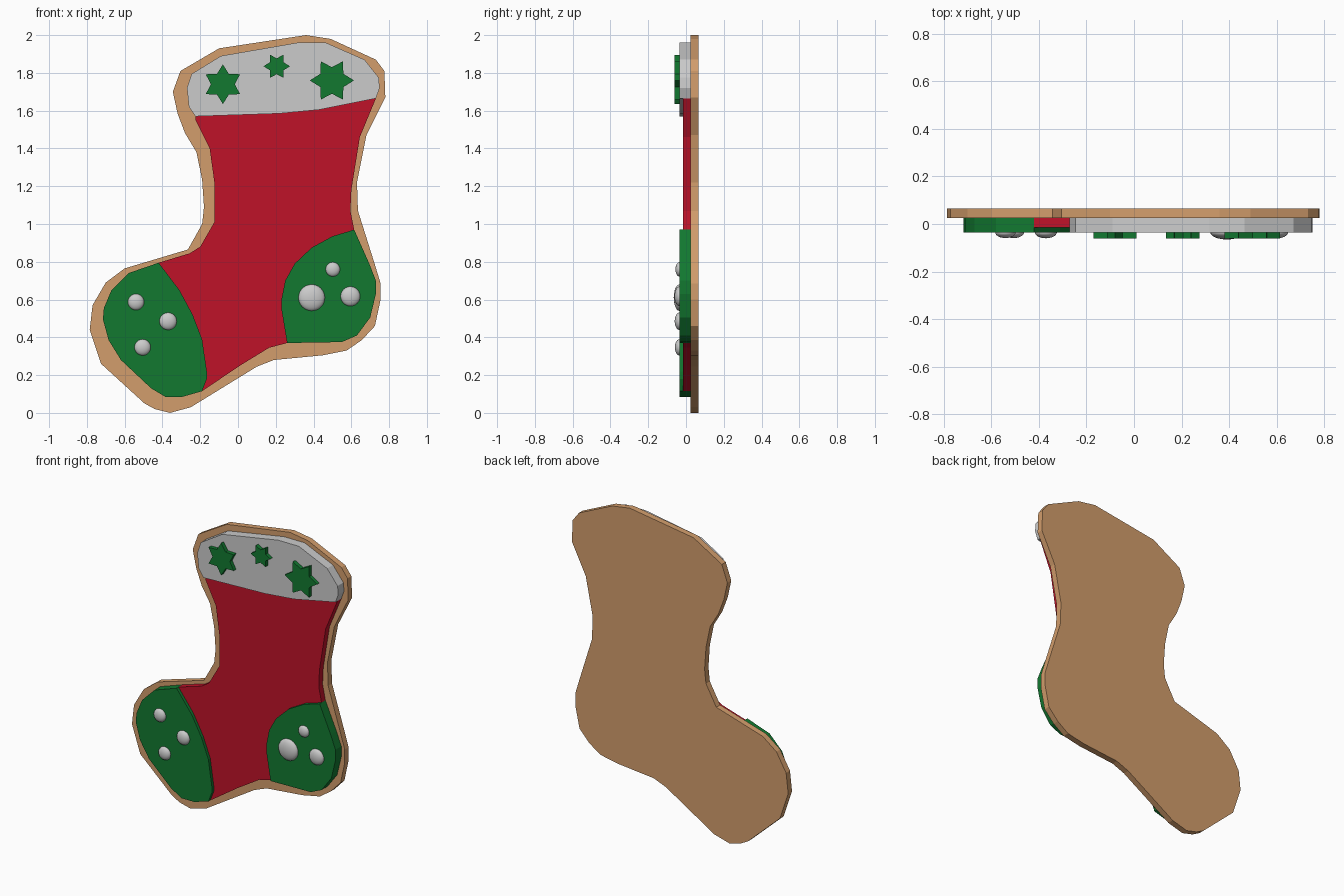
import bpy, bmesh
from math import sin, cos, radians


def material(name, rgb):
    m = bpy.data.materials.new(name)
    m.diffuse_color = (*rgb, 1)
    return m


TAN = material("tan", (0.65, 0.34, 0.15))
RED = material("red", (0.52, 0.006, 0.022))
GREEN = material("green", (0.006, 0.19, 0.03))


def slab(name, outline, y_front, y_back, mat=None):
    """Extrude an (x, z) outline from y_front to y_back."""
    bm = bmesh.new()
    face = bm.faces.new([bm.verts.new((x, y_front, z)) for x, z in outline])
    ext = bmesh.ops.extrude_face_region(bm, geom=[face], use_keep_orig=True)
    moved = [v for v in ext["geom"] if isinstance(v, bmesh.types.BMVert)]
    bmesh.ops.translate(bm, verts=moved, vec=(0, y_back - y_front, 0))
    bmesh.ops.recalc_face_normals(bm, faces=bm.faces)
    mesh = bpy.data.meshes.new(name)
    bm.to_mesh(mesh)
    bm.free()
    if mat:
        mesh.materials.append(mat)
    ob = bpy.data.objects.new(name, mesh)
    bpy.context.collection.objects.link(ob)
    return ob


# Biscuit base, clockwise from the top
slab("biscuit_base", [
    (.36, 2), (.49, 1.98), (.73, 1.87), (.775, 1.81), (.78, 1.67), (.68, 1.47),
    (.63, 1.22), (.635, 1.07), (.72, .80), (.755, .685), (.755, .60), (.725, .46),
    (.655, .385), (.575, .33), (.45, .305), (.19, .28), (.10, .245), (-.25, .03),
    (-.36, 0), (-.44, .02), (-.495, .05), (-.725, .26), (-.785, .44), (-.77, .57),
    (-.70, .69), (-.60, .765), (-.265, .865), (-.19, 1.0), (-.18, 1.09),
    (-.19, 1.235), (-.22, 1.38), (-.28, 1.48), (-.32, 1.585), (-.345, 1.70),
    (-.305, 1.81), (-.10, 1.93)], .025, .065, TAN)

# Edges shared between the red icing and its neighbours
toe_edge = [(-.42, .795), (-.31, .65), (-.24, .52), (-.19, .39),
            (-.165, .22), (-.165, .18), (-.19, .115)]
heel_edge = [(.615, .97), (.50, .935), (.39, .875), (.30, .79), (.25, .70),
             (.23, .60), (.23, .55), (.26, .37)]
cuff_edge = [(-.225, 1.57), (.22, 1.585), (.43, 1.605), (.73, 1.665)]

# Icing patches
slab("toe_patch", toe_edge + [
    (-.295, .085), (-.385, .085), (-.46, .13), (-.62, .28), (-.685, .385),
    (-.715, .495), (-.71, .555), (-.67, .65), (-.58, .74)], -.035, .025, GREEN)
slab("heel_patch", heel_edge + [
    (.55, .375), (.63, .41), (.70, .505), (.73, .63), (.73, .70), (.695, .79)],
    -.035, .025, GREEN)
slab("cuff", cuff_edge + [
    (.75, 1.72), (.745, 1.775), (.67, 1.87), (.465, 1.96), (.315, 1.96),
    (-.09, 1.89), (-.245, 1.795), (-.27, 1.72), (-.26, 1.62)], -.035, .025)
slab("red_icing", cuff_edge
     + [(.645, 1.46), (.60, 1.18), (.595, 1.07)] + heel_edge
     + [(.165, .345), (.01, .25)] + toe_edge[::-1]
     + [(-.255, .845), (-.20, .88), (-.125, 1.01), (-.125, 1.22),
        (-.15, 1.40), (-.225, 1.55)], -.015, .025, RED)

# Six-pointed stars on the cuff
for i, (x, z, r, turn) in enumerate([(-.08, 1.74, .105, 30), (.205, 1.835, .07, 0),
                                     (.497, 1.76, .117, 0)]):
    pts = []
    for k in range(12):
        a, rad = radians(turn + 30 * k), r * (.6 if k % 2 else 1)
        pts.append((x + rad * cos(a), z + rad * sin(a)))
    slab(f"star_{i + 1}", pts, -.06, -.03, GREEN)

# Flattened sugar beads on toe and heel
for i, (x, z, r, depth) in enumerate([
        (-.54, .587, .043, .024), (-.37, .485, .046, .025), (-.505, .347, .043, .024),
        (.39, .61, .07, .03), (.595, .617, .052, .026), (.502, .76, .038, .021)]):
    bpy.ops.mesh.primitive_uv_sphere_add(segments=24, ring_count=12, radius=1,
                                         location=(x, -.035, z))
    bead = bpy.context.object
    bead.name = f"bead_{i + 1}"
    bead.scale = (r, depth, r)
    bpy.ops.object.shade_smooth()
